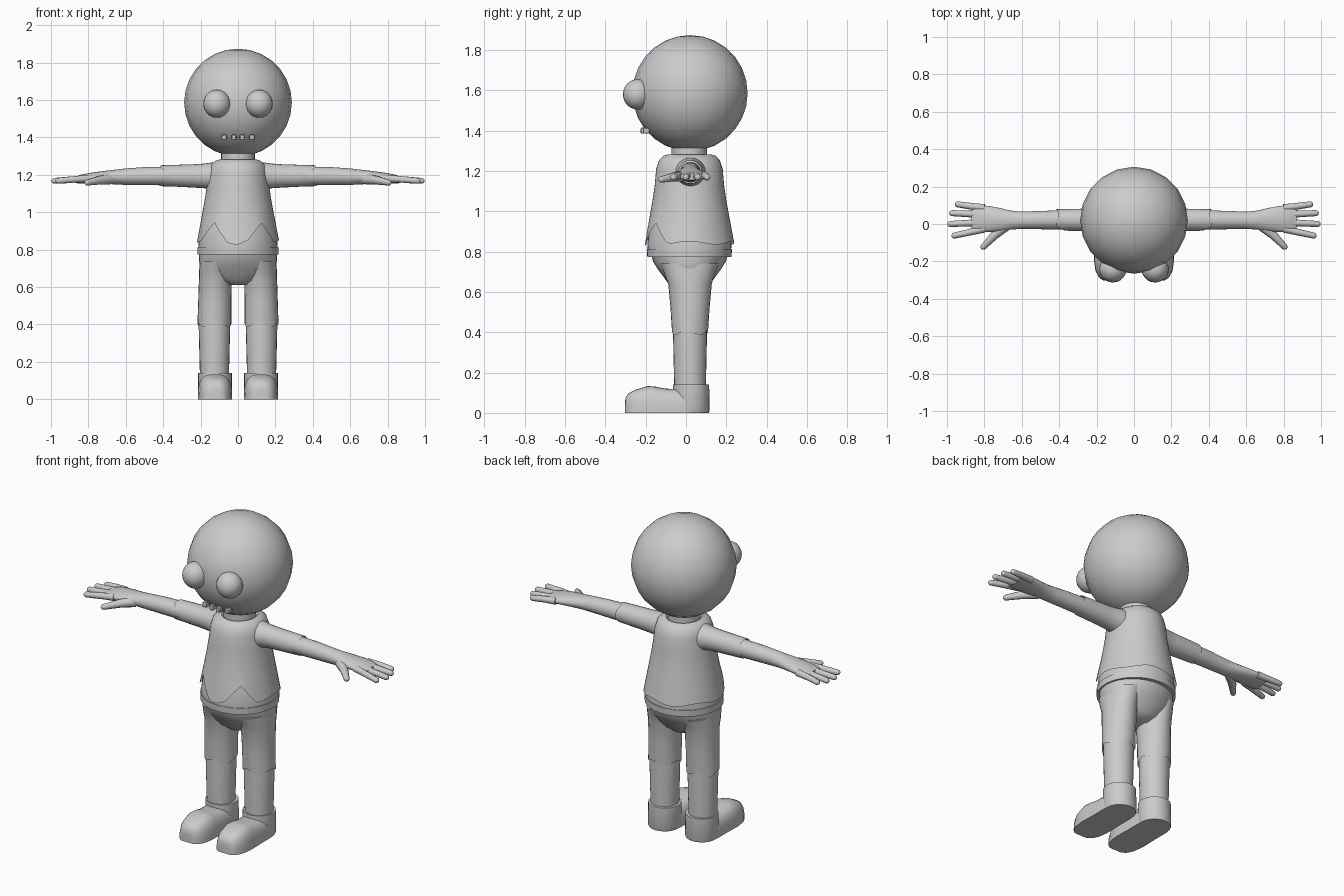
import bpy, bmesh, math
from mathutils import Vector

if "Cube" in bpy.data.objects:
    bpy.data.objects.remove(bpy.data.objects["Cube"])

GREY = bpy.data.materials.new("plain_grey")
GREY.diffuse_color = (0.6, 0.6, 0.6, 1)
GREY.use_nodes = True
GREY.node_tree.nodes["Principled BSDF"].inputs["Base Color"].default_value = GREY.diffuse_color


def finish(name, bm, mirror=False, angle=40):
    bmesh.ops.recalc_face_normals(bm, faces=bm.faces)
    me = bpy.data.meshes.new(name)
    bm.to_mesh(me)
    bm.free()
    me.materials.append(GREY)
    ob = bpy.data.objects.new(name, me)
    bpy.context.collection.objects.link(ob)
    bpy.ops.object.select_all(action='DESELECT')
    bpy.context.view_layer.objects.active = ob
    ob.select_set(True)
    bpy.ops.object.shade_smooth_by_angle(angle=math.radians(angle))
    if mirror:
        ob.modifiers.new("mirror", 'MIRROR').use_mirror_merge = False
    return ob


def skin(bm, loops, cap_start=True, cap_end=True):
    rows = [[bm.verts.new(p) for p in loop] for loop in loops]
    n = len(rows[0])
    for a, b in zip(rows, rows[1:]):
        for i in range(n):
            j = (i + 1) % n
            bm.faces.new((a[i], a[j], b[j], b[i]))
    if cap_start:
        bm.faces.new(rows[0])
    if cap_end:
        bm.faces.new(rows[-1])


def loft(name, rings, axis='z', seg=24, hem=None, caps=(True, True), mirror=False):
    """rings: (centre, radius_1, radius_2); hem(angle) shifts the last ring along the axis."""
    loops = []
    for k, (c, r1, r2) in enumerate(rings):
        loop = []
        for i in range(seg):
            a = math.tau * i / seg
            d = hem(a) if hem and k == len(rings) - 1 else 0
            s = 1 - 0.6 * max(d, 0)
            u, v = r1 * s * math.cos(a), r2 * s * math.sin(a)
            off = (u, v, d) if axis == 'z' else (d, u, v)
            loop.append(Vector(c) + Vector(off))
        loops.append(loop)
    bm = bmesh.new()
    skin(bm, loops, *caps)
    return finish(name, bm, mirror)


def ball(name, c, r, seg, rings, mirror=False):
    bm = bmesh.new()
    bmesh.ops.create_uvsphere(bm, u_segments=seg, v_segments=rings, radius=1)
    bmesh.ops.scale(bm, vec=r, verts=bm.verts)
    bmesh.ops.translate(bm, vec=c, verts=bm.verts)
    return finish(name, bm, mirror)


def finger(name, points, r0, r1):
    """Tapered tube along points with a rounded tip."""
    pts = [Vector(p) for p in points]
    d = (pts[-1] - pts[-2]).normalized()
    path = [(p, r0 + (r1 - r0) * i / (len(pts) - 1)) for i, p in enumerate(pts)]
    path += [(pts[-1] + d * r1 * math.sin(t), r1 * math.cos(t)) for t in (0.5, 1.0, 1.4)]
    side = Vector((0, 0, 1)).cross(d).normalized()
    up = d.cross(side)
    loops = [[p + r * (side * math.cos(math.tau * i / 10) + up * math.sin(math.tau * i / 10))
              for i in range(10)] for p, r in path]
    bm = bmesh.new()
    skin(bm, loops)
    finish(name, bm, True, 50)


# Head, eyes, teeth, neck
ball("head", (0, 0.02, 1.586), (0.288, 0.286, 0.288), 20, 14)
ball("eye", (0.113, -0.24, 1.58), (0.073, 0.073, 0.075), 20, 12, True)
for name, x, y, w in (("inner_tooth", 0.022, -0.208, 0.013), ("outer_tooth", 0.074, -0.197, 0.014)):
    bm = bmesh.new()
    bmesh.ops.create_cube(bm, size=2)
    bmesh.ops.scale(bm, vec=(w, 0.017, 0.015), verts=bm.verts)
    bmesh.ops.bevel(bm, geom=bm.edges[:], offset=0.004, segments=1, affect='EDGES')
    bmesh.ops.translate(bm, vec=(x, y, 1.4), verts=bm.verts)
    finish(name, bm, True)
Y = 0.017
loft("neck", [((0, Y, z), 0.09, 0.088) for z in (1.22, 1.36)])


# Shirt with two notches in the front hem
def shirt_hem(a):
    t = math.degrees(a)
    notch = max(max(0, 1 - abs(t - p) / 24) for p in (232.5, 307.5))
    front = max(0, 1 - abs(t - 270) / 20)
    return 0.1 * notch - 0.015 * front + 0.008 * math.cos(5 * a)


loft("shirt", [((0, Y, z), rx, ry) for z, rx, ry in (
    (1.27, 0.086, 0.086), (1.283, 0.098, 0.105), (1.275, 0.12, 0.13), (1.255, 0.145, 0.15),
    (1.21, 0.158, 0.165), (1.13, 0.168, 0.172), (1.06, 0.179, 0.182), (1.0, 0.19, 0.193),
    (0.843, 0.22, 0.222))], seg=48, hem=shirt_hem, caps=(False, False))
loft("undershirt", [((0, Y, z), rx, ry) for z, rx, ry in (
    (0.98, 0.178, 0.18), (0.9, 0.2, 0.2), (0.84, 0.21, 0.208), (0.80, 0.212, 0.207))], seg=48)
loft("belt", [((0, Y, z), rx, ry) for z, rx, ry in (
    (0.812, 0.205, 0.2), (0.812, 0.217, 0.211), (0.774, 0.217, 0.209), (0.774, 0.2, 0.19))], seg=48)

# Trousers
loft("hips", [((0, Y, z), rx, ry) for z, rx, ry in (
    (0.79, 0.207, 0.192), (0.75, 0.209, 0.18), (0.71, 0.205, 0.155), (0.67, 0.185, 0.125),
    (0.635, 0.13, 0.1), (0.61, 0.06, 0.07))], seg=32)
loft("trouser_leg", [((x, y, z), rx, ry) for x, y, z, rx, ry in (
    (0.115, 0.018, 0.74, 0.088, 0.145), (0.119, 0.018, 0.69, 0.089, 0.125),
    (0.121, 0.02, 0.64, 0.088, 0.108), (0.124, 0.02, 0.52, 0.089, 0.097),
    (0.126, 0.02, 0.398, 0.091, 0.09))], hem=lambda a: 0.012 * math.cos(4 * a + 0.8),
    caps=(True, False), mirror=True)
loft("lower_leg", [((0.126, 0.02, z), rx, ry) for z, rx, ry in (
    (0.46, 0.083, 0.083), (0.38, 0.084, 0.084), (0.1, 0.077, 0.078))], mirror=True)

# Shoes: a flat-soled arch swept from toe to heel, plus an ankle cuff
bm = bmesh.new()
loops = []
for y, w, h in ((-0.303, 0.03, 0.05), (-0.3, 0.046, 0.075), (-0.285, 0.065, 0.098),
                (-0.25, 0.083, 0.115), (-0.19, 0.092, 0.133), (-0.15, 0.092, 0.13),
                (-0.1, 0.09, 0.12), (0.0, 0.09, 0.118), (0.05, 0.085, 0.11), (0.09, 0.06, 0.1)):
    loop = []
    for i in range(17):
        c, s = math.cos(math.pi * i / 16), max(0, math.sin(math.pi * i / 16))
        loop.append((0.123 + w * math.copysign(abs(c) ** 0.65, c), y, h * s ** 0.7))
    loops.append(loop)
skin(bm, loops)
finish("shoe", bm, True, 50)
loft("shoe_cuff", [((0.123, 0.025, z), r, r) for z, r in (
    (0.0, 0.088), (0.01, 0.092), (0.14, 0.09), (0.14, 0.078))], mirror=True)


# Sleeves with a notched cuff, forearms
def sleeve_hem(a):
    return -0.04 * max(0, 1 - abs(math.degrees(a) - 180) / 55) + 0.006 * math.cos(3 * a)


loft("sleeve", [((x, 0.022, z), ry, rz) for x, z, ry, rz in (
    (0.08, 1.19, 0.085, 0.078), (0.14, 1.192, 0.075, 0.074), (0.18, 1.194, 0.064, 0.066),
    (0.24, 1.194, 0.06, 0.062), (0.34, 1.195, 0.059, 0.058), (0.41, 1.195, 0.057, 0.056))],
    axis='x', hem=sleeve_hem, caps=(True, False), mirror=True)
loft("forearm_and_palm", [((x, y, z), ry, rz) for x, y, z, ry, rz in (
    (0.32, 0.022, 1.194, 0.052, 0.051), (0.5, 0.021, 1.193, 0.049, 0.048),
    (0.6, 0.02, 1.19, 0.046, 0.044), (0.66, 0.021, 1.188, 0.051, 0.039),
    (0.72, 0.023, 1.186, 0.063, 0.034), (0.78, 0.027, 1.183, 0.07, 0.029),
    (0.84, 0.029, 1.177, 0.071, 0.024), (0.87, 0.029, 1.173, 0.064, 0.017))],
    axis='x', mirror=True)

# Fingers
for name, y0, y1, x1 in (("little_finger", 0.086, 0.105, 0.942), ("ring_finger", 0.049, 0.058, 0.972),
                         ("middle_finger", 0.01, 0.0, 0.982), ("index_finger", -0.026, -0.062, 0.96)):
    finger(name, [(0.8, y0, 1.18), (0.87, y0 + (y1 - y0) * 0.45, 1.176), (x1, y1, 1.168)], 0.02, 0.016)
finger("thumb", [(0.68, -0.005, 1.178), (0.745, -0.06, 1.17), (0.805, -0.122, 1.158)], 0.03, 0.016)
